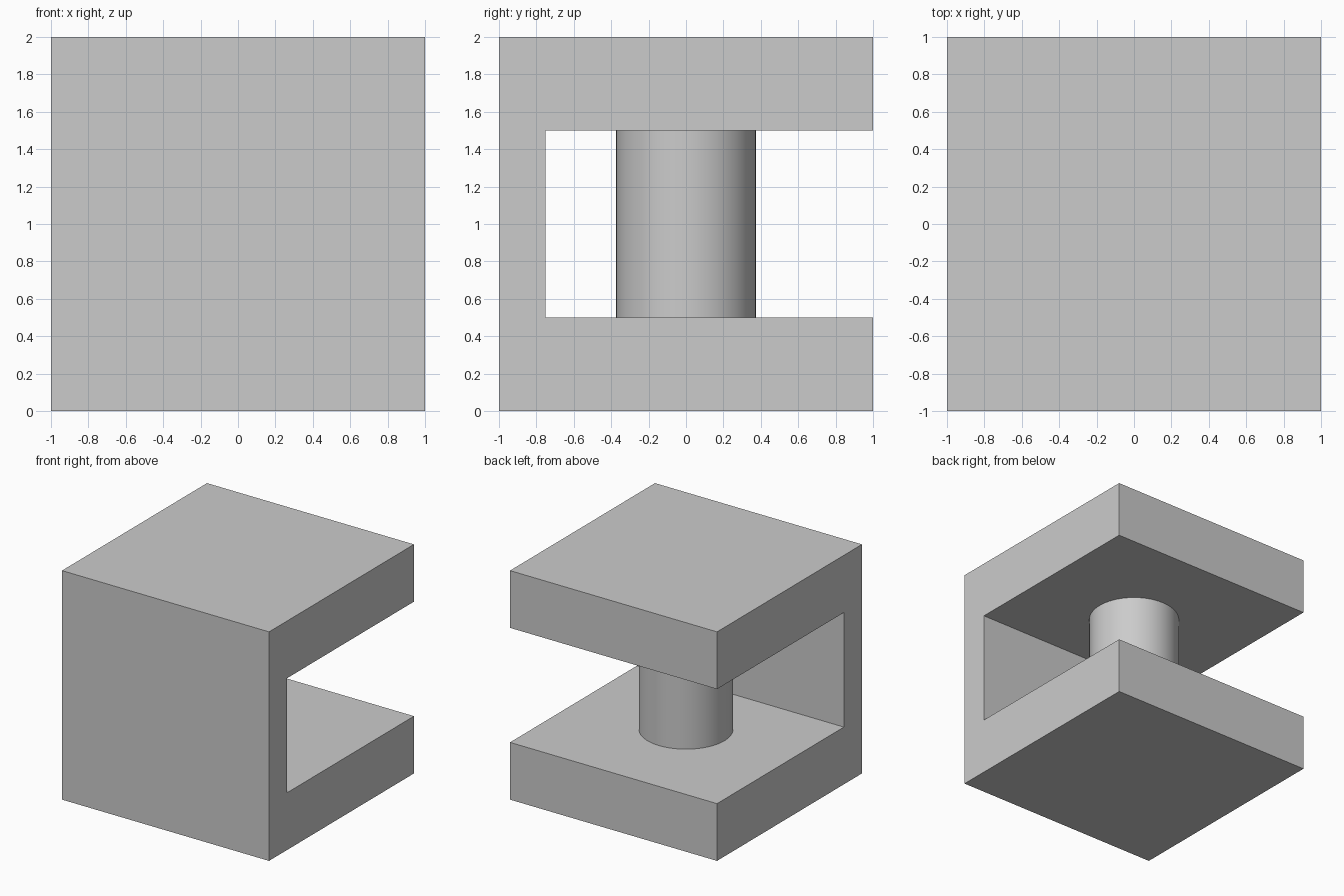
import bpy
import bmesh
import math

cube = bpy.data.objects.get("Cube")
if cube:
    bpy.data.objects.remove(cube, do_unlink=True)

grey = bpy.data.materials.new("light_grey")
grey.use_nodes = True
colour = (0.6, 0.6, 0.6, 1)
grey.diffuse_color = colour
grey.node_tree.nodes["Principled BSDF"].inputs["Base Color"].default_value = colour

# C-shaped frame: side profile (y, z) extruded across the full width
profile = [(-1, 0), (1, 0), (1, 0.5), (-0.75, 0.5),
           (-0.75, 1.5), (1, 1.5), (1, 2), (-1, 2)]
bm = bmesh.new()
side = bm.faces.new([bm.verts.new((-1, y, z)) for y, z in profile])
extruded = bmesh.ops.extrude_face_region(bm, geom=[side])["geom"]
bmesh.ops.translate(bm, vec=(2, 0, 0),
                    verts=[v for v in extruded if isinstance(v, bmesh.types.BMVert)])
bmesh.ops.recalc_face_normals(bm, faces=bm.faces)
mesh = bpy.data.meshes.new("frame")
bm.to_mesh(mesh)
bm.free()
frame = bpy.data.objects.new("frame", mesh)
bpy.context.collection.objects.link(frame)
mesh.materials.append(grey)

# Round pillar standing between the two slabs
bpy.ops.mesh.primitive_cylinder_add(vertices=64, radius=0.373, depth=1,
                                    end_fill_type='NOTHING', location=(0, 0, 1))
pillar = bpy.context.object
pillar.name = "pillar"
pillar.data.materials.append(grey)
bpy.ops.object.shade_smooth_by_angle(angle=math.radians(30))
